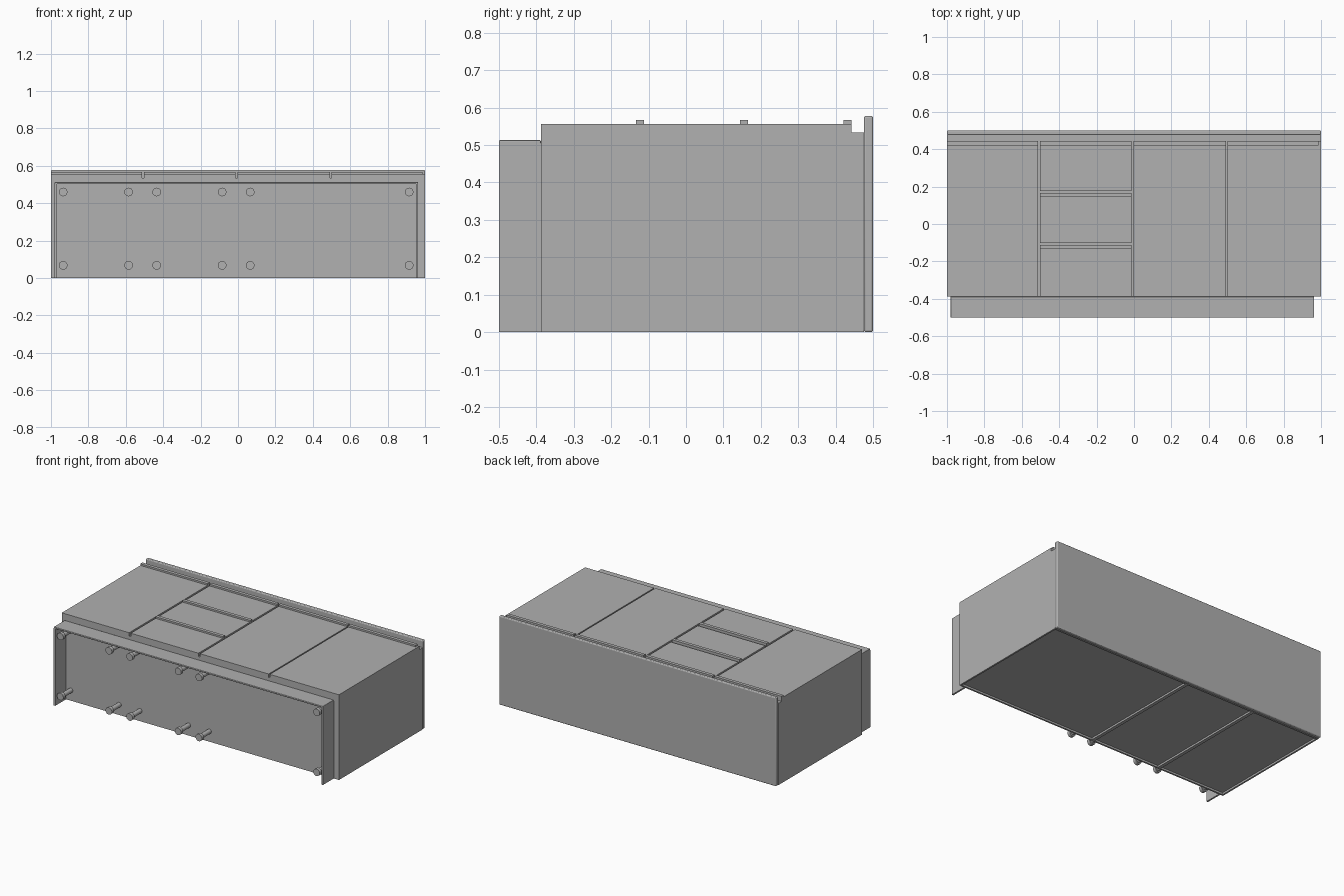
import bpy
from math import pi

if "Cube" in bpy.data.objects:
    bpy.data.objects.remove(bpy.data.objects["Cube"])

grey = bpy.data.materials.new("plain grey")
grey.use_nodes = True
grey.diffuse_color = (0.44, 0.44, 0.44, 1)
grey.node_tree.nodes["Principled BSDF"].inputs["Base Color"].default_value = grey.diffuse_color


def box(name, x, y, z, bevel=0):
    """Box from (min, max) pairs, optionally with softened edges."""
    bpy.ops.mesh.primitive_cube_add(size=1, location=[sum(r) / 2 for r in (x, y, z)])
    ob = bpy.context.object
    ob.name = name
    ob.scale = [r[1] - r[0] for r in (x, y, z)]
    bpy.ops.object.transform_apply(location=False, rotation=False, scale=True)
    ob.data.materials.append(grey)
    if bevel:
        mod = ob.modifiers.new("soft edges", "BEVEL")
        mod.width, mod.segments = bevel, 3
        bpy.ops.object.shade_smooth_by_angle()
    return ob


def rod(name, x, z, radius, y):
    """Cylinder lying along y."""
    bpy.ops.mesh.primitive_cylinder_add(vertices=24, radius=radius, depth=y[1] - y[0],
                                        location=(x, sum(y) / 2, z), rotation=(pi / 2, 0, 0))
    ob = bpy.context.object
    ob.name = name
    ob.data.materials.append(grey)
    bpy.ops.object.shade_smooth_by_angle()


T = 0.011                      # board thickness
BOTTOM, TOP = -0.388, 0.476    # cabinet floor and lid along y
FACE, FRONT = 0.534, 0.556     # back and front of the doors
DOOR_TOP = 0.443

# Three cabinets: sides, floor, lid, inner front and recessed back
for name, x0, x1 in (("left_cabinet", -1, -0.508), ("drawer_cabinet", -0.508, -0.008),
                     ("wide_cabinet", -0.008, 1)):
    depth = (0, FACE)
    box(name + "_side_a", (x0, x0 + T), (BOTTOM, TOP), depth)
    box(name + "_side_b", (x1 - T, x1), (BOTTOM, TOP), depth)
    inner = (x0 + T, x1 - T)
    box(name + "_floor", inner, (BOTTOM, BOTTOM + T), depth)
    box(name + "_lid", inner, (TOP - T, TOP), depth)
    for part, z in (("_back", 0.012), ("_inner_front", FACE - T)):
        box(name + part, inner, (BOTTOM + T, TOP - T), (z, z + T))


# Doors and drawers, each with an edge pull along its top
def front(name, x, y, pull_end=None):
    box(name, x, y, (FACE, FRONT))
    box(name + "_pull", (x[0], pull_end or x[1]), (y[1] - 0.022, y[1]), (FRONT, 0.567))


front("left_door", (-1, -0.514), (BOTTOM, DOOR_TOP))
front("middle_door", (-0.002, 0.493), (BOTTOM, DOOR_TOP))
front("right_door", (0.501, 1), (BOTTOM, DOOR_TOP), 0.987)
for i, span in enumerate(((BOTTOM, -0.112), (-0.102, 0.166), (0.176, DOOR_TOP))):
    front(f"drawer_{i + 1}", (-0.502, -0.014), span)

# Worktop with a rounded front edge
box("worktop", (-1, 1), (TOP, 0.5), (0, 0.578), 0.005)

# Kick board and its two returns
KICK = (-0.5, BOTTOM)
box("kick_board", (-0.98, 0.963), KICK, (0.502, 0.513), 0.003)
box("kick_return_right", (-0.98, -0.969), KICK, (0, 0.505))
box("kick_return_left", (0.952, 0.963), KICK, (0, 0.505))

# Adjustable legs: wide foot, slim shaft
for x in (-0.935, -0.585, -0.435, -0.085, 0.065, 0.915):
    for z in (0.068, 0.46):
        rod("leg_foot", x, z, 0.023, (-0.498, -0.476))
        rod("leg_shaft", x, z, 0.015, (-0.476, BOTTOM))
